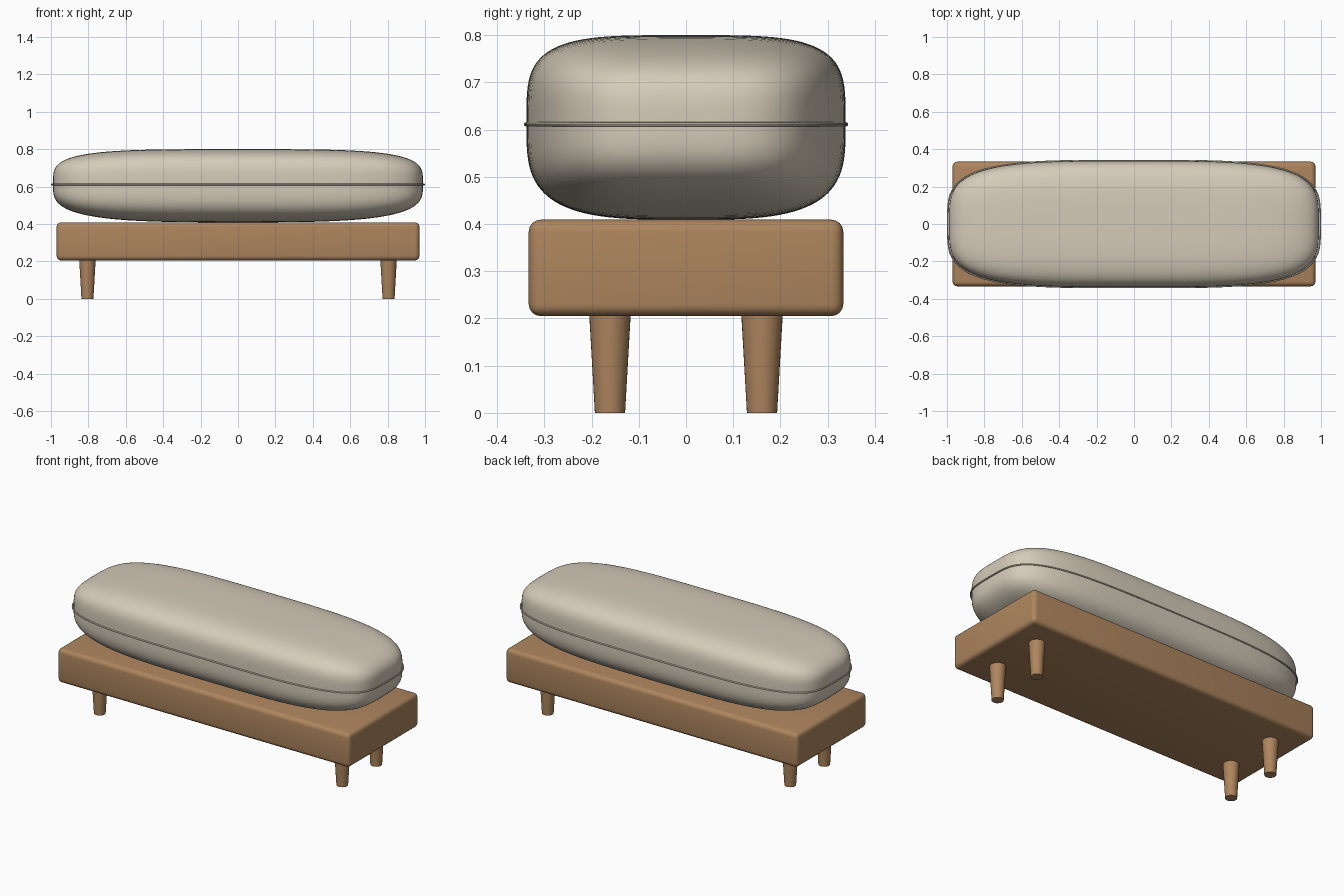
import bpy, bmesh, math

if "Cube" in bpy.data.objects:
    bpy.data.objects.remove(bpy.data.objects["Cube"])


def material(name, rgb):
    m = bpy.data.materials.new(name)
    m.diffuse_color = (*rgb, 1)
    m.use_nodes = True
    m.node_tree.nodes["Principled BSDF"].inputs["Base Color"].default_value = m.diffuse_color
    return m


FABRIC = material("beige fabric", (0.66, 0.60, 0.485))
WOOD = material("warm wood", (0.42, 0.235, 0.112))
SEAM_Z, N_PLAN = 0.611, 3.8
HALF_X, HALF_Y = 0.989, 0.338


def finish(bm, name, mat):
    bmesh.ops.recalc_face_normals(bm, faces=bm.faces)
    me = bpy.data.meshes.new(name)
    bm.to_mesh(me)
    bm.free()
    me.materials.append(mat)
    ob = bpy.data.objects.new(name, me)
    bpy.context.collection.objects.link(ob)
    bpy.ops.object.select_all(action='DESELECT')
    ob.select_set(True)
    bpy.context.view_layer.objects.active = ob
    bpy.ops.object.shade_smooth_by_angle(angle=math.radians(35))
    return ob


# Cushion: subdivided cube puffed into a rounded pillow, softer underneath
bm = bmesh.new()
bmesh.ops.create_cube(bm, size=2)
bmesh.ops.subdivide_edges(bm, edges=bm.edges[:], cuts=31, use_grid_fill=True)
for v in bm.verts:
    x, y, z = v.co
    r = (abs(x) ** N_PLAN + abs(y) ** N_PLAN) ** (1 / N_PLAN)
    m = 4.0 if z > 0 else 3.4
    s = 1 / (r ** m + abs(z) ** m) ** (1 / m)
    v.co = (x * s * HALF_X, y * s * HALF_Y,
            SEAM_Z + z * s * (0.189 if z > 0 else 0.202))
finish(bm, "cushion", FABRIC)

# Piping: thin diamond-round ring following the widest outline
bm = bmesh.new()
STEPS, SIDES, RAD = 128, 8, 0.0045
rings = []
for i in range(STEPS):
    a = 2 * math.pi * i / STEPS
    c, s = math.cos(a), math.sin(a)
    px = math.copysign(abs(c) ** (2 / N_PLAN), c)
    py = math.copysign(abs(s) ** (2 / N_PLAN), s)
    # outward direction of the outline
    nx = math.copysign(abs(px) ** (N_PLAN - 1), px) / HALF_X
    ny = math.copysign(abs(py) ** (N_PLAN - 1), py) / HALF_Y
    ln = math.hypot(nx, ny)
    nx, ny = nx / ln, ny / ln
    ring = []
    for k in range(SIDES):
        t = 2 * math.pi * k / SIDES
        d = RAD * math.cos(t) + (0.0065 if abs(nx) > 0.9 else 0.001 + 0.0055 * abs(nx))
        ring.append(bm.verts.new((px * HALF_X + nx * d, py * HALF_Y + ny * d,
                                  SEAM_Z + RAD * math.sin(t))))
    rings.append(ring)
for i in range(STEPS):
    p, q = rings[i], rings[(i + 1) % STEPS]
    for k in range(SIDES):
        j = (k + 1) % SIDES
        bm.faces.new((p[k], q[k], q[j], p[j]))
finish(bm, "cushion_piping", FABRIC)

# Base: wooden block with rounded edges
bm = bmesh.new()
bmesh.ops.create_cube(bm, size=1)
for v in bm.verts:
    v.co = (v.co.x * 1.94, v.co.y * 0.666, 0.307 + v.co.z * 0.204)
bmesh.ops.bevel(bm, geom=bm.edges[:], offset=0.025, segments=4,
                profile=0.5, affect='EDGES')
finish(bm, "base", WOOD)

# Legs: four tapered round pegs
for sx, side in ((-1, "left"), (1, "right")):
    for sy, end in ((-1, "front"), (1, "back")):
        bm = bmesh.new()
        bmesh.ops.create_cone(bm, cap_ends=True, segments=32, radius1=0.032,
                              radius2=0.044, depth=0.21)
        bmesh.ops.translate(bm, verts=bm.verts,
                            vec=(sx * 0.805, sy * 0.161, 0.105))
        finish(bm, f"{end}_{side}_leg", WOOD)
